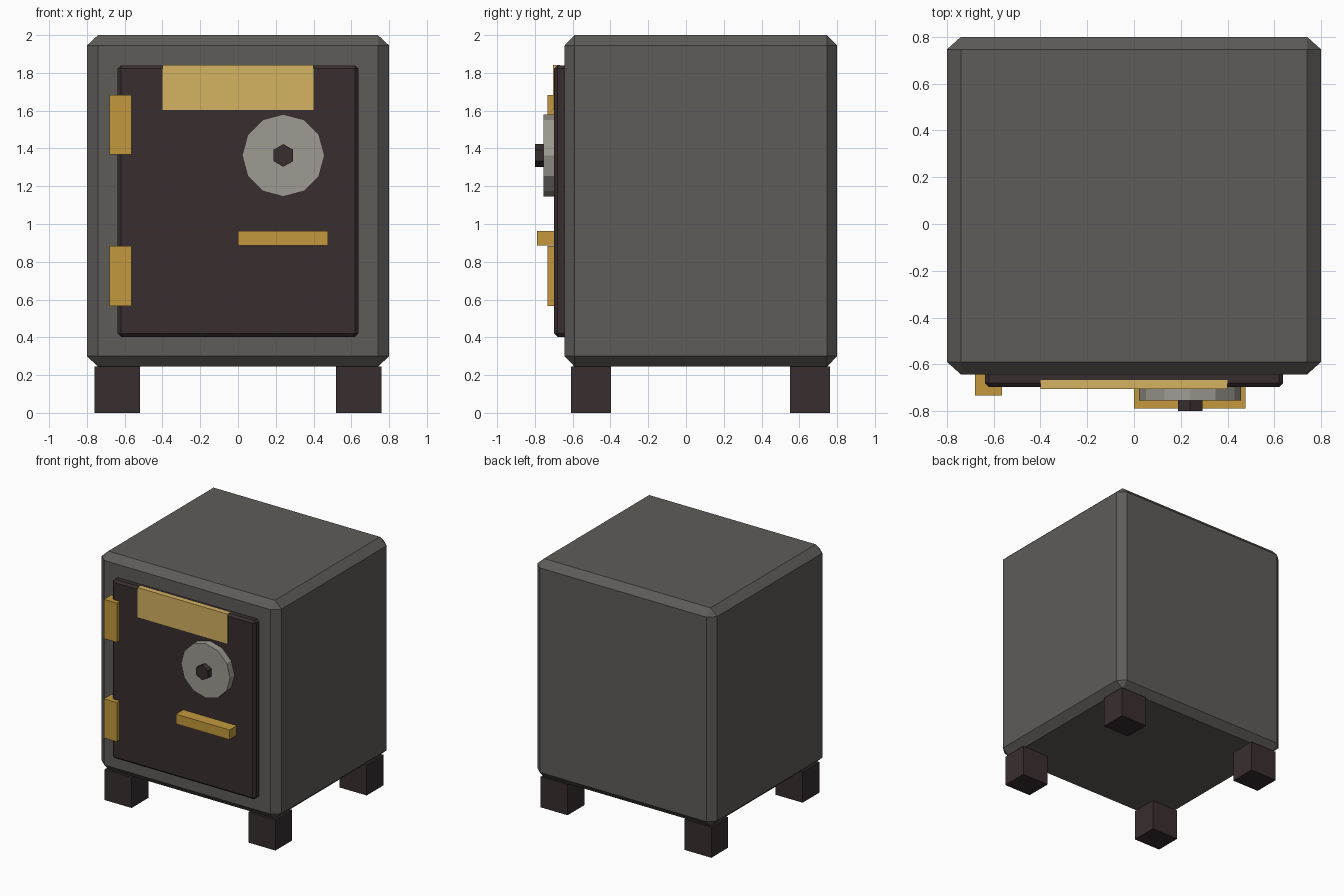
import bpy, bmesh, math
from itertools import product
from mathutils import Matrix

if "Cube" in bpy.data.objects:
    bpy.data.objects.remove(bpy.data.objects["Cube"])


def material(name, rgb):
    lin = [((c / 255 + 0.055) / 1.055) ** 2.4 for c in rgb]
    m = bpy.data.materials.new(name)
    m.diffuse_color = (*lin, 1)
    m.use_nodes = True
    m.node_tree.nodes["Principled BSDF"].inputs["Base Color"].default_value = m.diffuse_color
    return m


STEEL = material("grey steel", (94, 92, 89))
DARK = material("dark iron", (57, 46, 47))
GOLD = material("brass", (196, 153, 61))
PALE = material("pale brass", (212, 178, 97))
SILVER = material("dull silver", (158, 155, 146))


def finish(name, bm, mat):
    bmesh.ops.recalc_face_normals(bm, faces=bm.faces[:])
    me = bpy.data.meshes.new(name)
    bm.to_mesh(me)
    bm.free()
    me.materials.append(mat)
    ob = bpy.data.objects.new(name, me)
    bpy.context.collection.objects.link(ob)
    return ob


def box(name, mat, x, y, z, chamfer=None):
    """Box from axis ranges, with an optional chamfer size per axis."""
    bm = bmesh.new()
    ranges = (x, y, z)
    for corner in product((0, 1), repeat=3):
        p = [r[i] for r, i in zip(ranges, corner)]
        if not chamfer:
            bm.verts.new(p)
            continue
        inset = [v + (c if i == 0 else -c) for v, c, i in zip(p, chamfer, corner)]
        for axis in range(3):
            q = inset[:]
            q[axis] = p[axis]
            bm.verts.new(q)
    bmesh.ops.convex_hull(bm, input=bm.verts[:])
    bmesh.ops.dissolve_limit(bm, angle_limit=0.01, verts=bm.verts[:], edges=bm.edges[:])
    return finish(name, bm, mat)


def disc(name, mat, sides, radius, x, z, front, back):
    """Flat-sided cylinder along y with a vertex pointing straight up."""
    bm = bmesh.new()
    place = (Matrix.Translation((x, (front + back) / 2, z))
             @ Matrix.Rotation(math.pi / 2, 4, 'X')
             @ Matrix.Rotation(math.pi / 2, 4, 'Z'))
    bmesh.ops.create_cone(bm, cap_ends=True, segments=sides, radius1=radius,
                          radius2=radius, depth=back - front)
    # put a vertex on the local x axis before standing the disc up
    v = bm.verts[:][0].co
    bmesh.ops.rotate(bm, verts=bm.verts[:], matrix=Matrix.Rotation(-math.atan2(v.y, v.x), 3, 'Z'))
    bmesh.ops.transform(bm, matrix=place, verts=bm.verts[:])
    return finish(name, bm, mat)


# Cabinet and door
box("cabinet", STEEL, (-0.8, 0.8), (-0.643, 0.8), (0.245, 2.0), (0.059, 0.053, 0.055))
box("door", DARK, (-0.637, 0.637), (-0.698, -0.6), (0.403, 1.84), (0.017, 0.017, 0.017))

# Plate across the top of the door
box("door_plate", PALE, (-0.4, 0.4), (-0.705, -0.667), (1.603, 1.842))

# Hinges on the left
for label, z0 in (("upper", 1.367), ("lower", 0.567)):
    box(label + "_hinge", GOLD, (-0.68, -0.565), (-0.733, -0.63), (z0, z0 + 0.316))

# Dial, its knob and the handle
disc("dial", SILVER, 12, 0.218, 0.24, 1.363, -0.755, -0.68)
disc("dial_knob", DARK, 6, 0.06, 0.24, 1.363, -0.8, -0.74)
box("handle", GOLD, (0.0, 0.477), (-0.79, -0.69), (0.885, 0.963))

# Four feet
for side, x in (("left", (-0.76, -0.52)), ("right", (0.52, 0.76))):
    for end, y in (("front", (-0.61, -0.397)), ("back", (0.55, 0.763))):
        box(f"{end}_{side}_foot", DARK, x, y, (0, 0.246))
